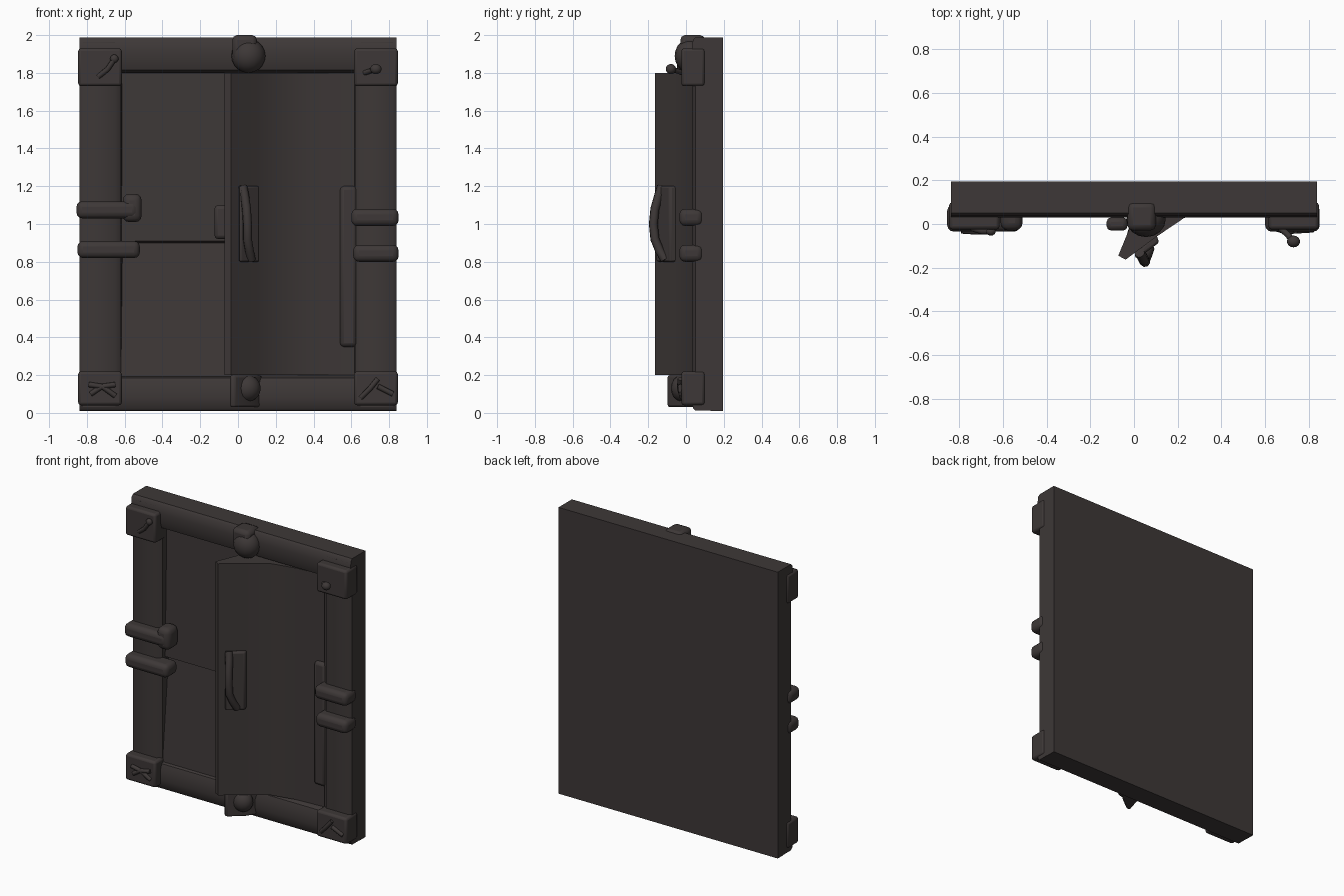
import bpy, bmesh, math
from mathutils import Vector, Matrix

if "Cube" in bpy.data.objects:
    bpy.data.objects.remove(bpy.data.objects["Cube"], do_unlink=True)

COLOUR = (0.047, 0.039, 0.038, 1)
iron = bpy.data.materials.new("dark_brown_iron")
iron.use_nodes = True
iron.diffuse_color = COLOUR
bsdf = iron.node_tree.nodes["Principled BSDF"]
bsdf.inputs["Base Color"].default_value = COLOUR
bsdf.inputs["Roughness"].default_value = 0.8


def finish(name, bm, bevel=0.0, segments=2):
    bmesh.ops.recalc_face_normals(bm, faces=bm.faces)
    mesh = bpy.data.meshes.new(name)
    bm.to_mesh(mesh)
    bm.free()
    mesh.materials.append(iron)
    ob = bpy.data.objects.new(name, mesh)
    bpy.context.collection.objects.link(ob)
    if bevel:
        mod = ob.modifiers.new("soft_edges", "BEVEL")
        mod.width, mod.segments = bevel, segments
    bpy.ops.object.select_all(action="DESELECT")
    ob.select_set(True)
    bpy.context.view_layer.objects.active = ob
    bpy.ops.object.shade_smooth_by_angle(angle=math.radians(40))


def placed(centre, scale):
    return Matrix.Translation(centre) @ Matrix.Diagonal(scale).to_4x4()


def box(name, x, y, z, bevel=0.0, segments=2):
    size = Vector((x[1] - x[0], y[1] - y[0], z[1] - z[0]))
    mid = Vector((x[0] + x[1], y[0] + y[1], z[0] + z[1])) / 2
    bm = bmesh.new()
    bmesh.ops.create_cube(bm, size=1, matrix=placed(mid, size))
    finish(name, bm, bevel, segments)


def prism(name, outline, axis, low, high, bevel=0.0):
    """Extrude a flat outline along one axis."""
    bm = bmesh.new()
    points = []
    for a, b in outline:
        p = [a, b]
        p.insert(axis, low)
        points.append(bm.verts.new(p))
    face = bm.faces.new(points)
    out = bmesh.ops.extrude_face_region(bm, geom=[face], use_keep_orig=True)
    step = Vector((0, 0, 0))
    step[axis] = high - low
    bmesh.ops.translate(bm, vec=step, verts=[g for g in out["geom"] if isinstance(g, bmesh.types.BMVert)])
    finish(name, bm, bevel)


def ball(name, centre, radii):
    bm = bmesh.new()
    bmesh.ops.create_uvsphere(bm, u_segments=16, v_segments=10, radius=1,
                              matrix=placed(Vector(centre), Vector(radii)))
    finish(name, bm)


def rod(name, points, radius):
    """Tube swept along a short path."""
    curve = bpy.data.curves.new(name, "CURVE")
    curve.dimensions = "3D"
    curve.bevel_depth, curve.bevel_resolution, curve.use_fill_caps = radius, 2, True
    spline = curve.splines.new("POLY")
    spline.points.add(len(points) - 1)
    for p, co in zip(spline.points, points):
        p.co = (*co, 1)
    curve.materials.append(iron)
    ob = bpy.data.objects.new(name, curve)
    bpy.context.collection.objects.link(ob)


# Back slab and rounded frame members
box("back_slab", (-0.838, 0.838), (0.13, 0.195), (0.01, 1.988))
rail = [(0.19, 1.988), (0.05, 1.988), (0.037, 1.975), (0.03, 1.92), (0.03, 1.86),
        (0.045, 1.815), (0.08, 1.8), (0.19, 1.8)]
prism("top_rail", rail, 0, -0.838, 0.838)
prism("bottom_rail", [(y, 2.0 - z) for y, z in rail], 0, -0.838, 0.838)
for side, s in (("right", -1), ("left", 1)):
    prism(side + "_stile", [(s * 0.838, 0.19), (s * 0.838, 0.05), (s * 0.82, 0.035),
                            (s * 0.65, 0.035), (s * 0.62, 0.06), (s * 0.6, 0.19)], 2, 0.03, 1.96)

# Recessed infill: flat above, sloping forward to the sill below
prism("recess_panel", [(0.19, 1.85), (0.1, 1.85), (0.085, 0.91), (0.115, 0.9), (0.06, 0.17), (0.19, 0.17)],
      0, -0.62, 0.08)

# Door leaf standing ajar, with its raised hinge edge
prism("door_leaf", [(-0.072, -0.145), (-0.038, -0.163), (0.1, -0.06), (0.23, 0.028), (0.4, 0.065),
                    (0.62, 0.08), (0.62, 0.14), (0.05, 0.14), (0.0, 0.03)], 2, 0.2, 1.8)
box("hinge_edge", (0.54, 0.63), (0.05, 0.12), (0.35, 1.2), 0.02)
box("door_latch", (-0.125, -0.03), (-0.03, 0.03), (0.92, 1.1), 0.02)

# Corner plates
for vert, z0, z1 in (("upper", 1.73, 1.93), ("lower", 0.04, 0.22)):
    for side, s in (("right", -1), ("left", 1)):
        x = sorted((s * 0.615, s * 0.846))
        box(vert + "_" + side + "_corner_plate", x, (-0.025, 0.1), (z0, z1), 0.015)

# Bent nails on the plates
nails = {
    "upper_right_nail": [(-0.74, -0.02, 1.78), (-0.69, -0.035, 1.82), (-0.65, -0.035, 1.88)],
    "upper_left_nail": [(0.67, -0.02, 1.8), (0.7, -0.045, 1.81), (0.73, -0.08, 1.82)],
    "lower_right_nail": [(-0.79, -0.03, 0.15), (-0.72, -0.035, 0.14), (-0.65, -0.025, 0.09)],
    "lower_right_pin": [(-0.78, -0.025, 0.1), (-0.72, -0.035, 0.14), (-0.65, -0.03, 0.15)],
    "lower_left_nail": [(0.65, -0.02, 0.08), (0.7, -0.035, 0.13), (0.74, -0.03, 0.18)],
    "lower_left_pin": [(0.74, -0.03, 0.14), (0.82, -0.025, 0.1)],
}
for name, path in nails.items():
    rod(name, path, 0.014)
ball("upper_left_nail_head", (0.73, -0.08, 1.82), (0.03, 0.027, 0.027))
ball("upper_right_nail_head", (-0.655, -0.035, 1.875), (0.022, 0.018, 0.022))

# Strap bars across the stiles
for name, x, z in (("upper_right_strap", (-0.855, -0.53), (1.03, 1.12)),
                   ("lower_right_strap", (-0.85, -0.52), (0.82, 0.91)),
                   ("upper_left_strap", (0.6, 0.85), (0.99, 1.08)),
                   ("lower_left_strap", (0.61, 0.85), (0.8, 0.89))):
    box(name, x, (-0.035, 0.09), z, 0.03, 3)
box("strap_knob", (-0.61, -0.51), (-0.03, 0.09), (1.01, 1.16), 0.035, 3)

# Central bosses on the rails
ball("upper_boss", (0.055, 0.02, 1.89), (0.09, 0.08, 0.09))
box("upper_boss_tab", (-0.03, 0.1), (-0.03, 0.1), (1.87, 2.0), 0.025)
prism("lower_bracket", [(-0.045, -0.09), (-0.02, -0.1), (0.07, -0.03), (0.13, 0.06), (0.0, 0.06)],
      2, 0.03, 0.2, 0.012)
ball("lower_boss", (0.05, -0.02, 0.13), (0.07, 0.06, 0.07))

# Door handle: back plate and bowed grip
prism("handle_plate", [(0.0, -0.145), (0.015, -0.16), (0.115, -0.085), (0.1, -0.04)], 2, 0.8, 1.2, 0.012)
rod("handle_grip", [(0.025, -0.13, 1.2), (0.035, -0.145, 1.15), (0.045, -0.165, 1.08), (0.05, -0.173, 1.0),
                    (0.05, -0.165, 0.92), (0.06, -0.14, 0.86), (0.07, -0.11, 0.81)], 0.024)
